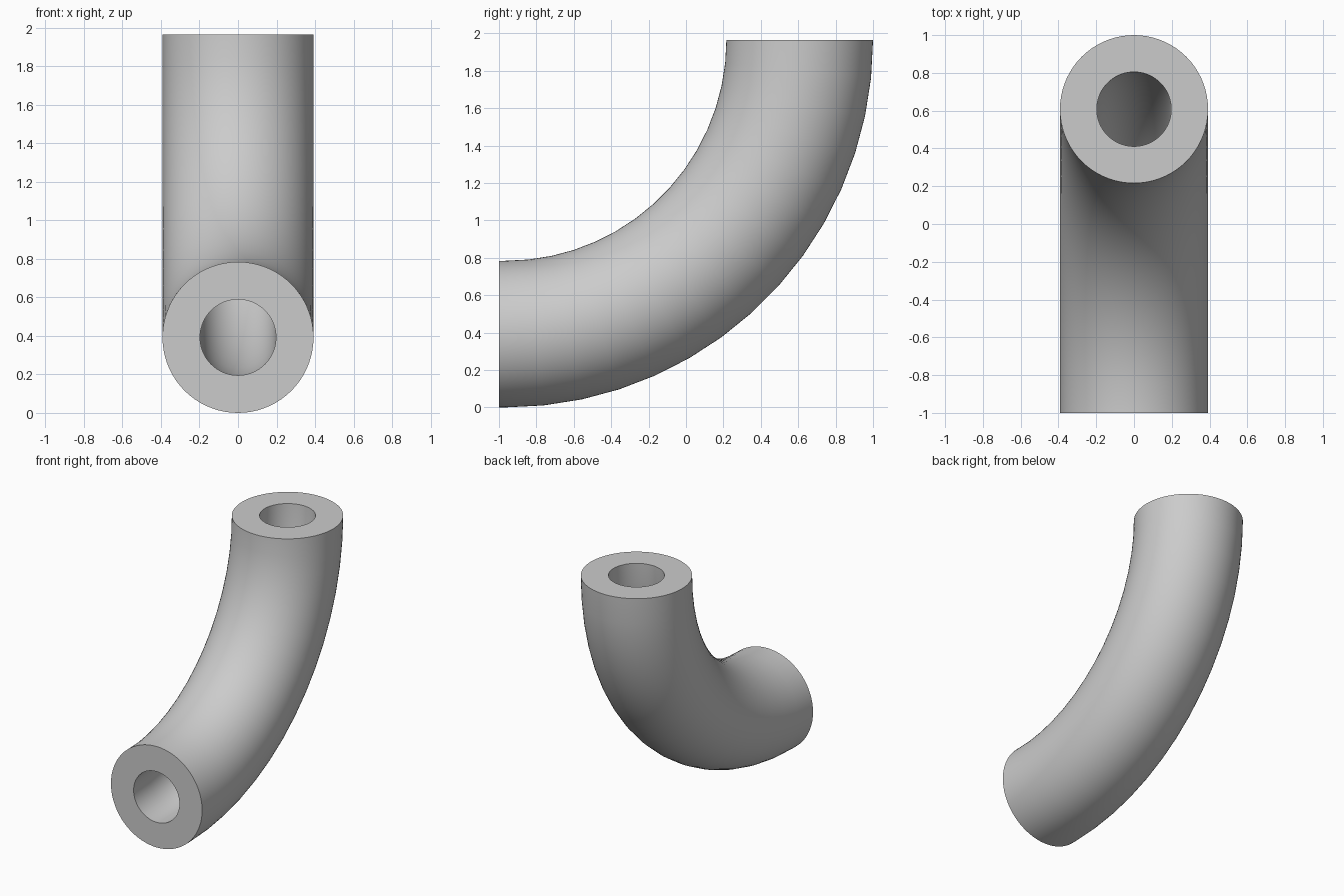
import bpy
import bmesh
from math import sin, cos, pi, radians
from mathutils import Vector

cube = bpy.data.objects.get("Cube")
if cube:
    bpy.data.objects.remove(cube, do_unlink=True)

OUTER, BORE = 0.392, 0.197     # tube radii
BEND = 1.573                   # centreline radius of the bend
STUB = 0.035                   # short straight length at the front
SIDES, STEPS = 72, 15

grey = bpy.data.materials.new("plain grey")
grey.use_nodes = True
colour = (0.6, 0.6, 0.6, 1)
grey.diffuse_color = colour
grey.node_tree.nodes["Principled BSDF"].inputs["Base Color"].default_value = colour

# Stations along the path: centre and in-plane normal
pivot = Vector((0, -1 + STUB, OUTER + BEND))
stations = [(Vector((0, -1, OUTER)), Vector((0, 0, -1)))]
for i in range(STEPS + 1):
    a = radians(90) * i / STEPS
    n = Vector((0, sin(a), -cos(a)))
    stations.append((pivot + BEND * n, n))

bm = bmesh.new()


def sweep(radius):
    """Skin a round section along the path and return its rings."""
    rings = []
    for centre, n in stations:
        ring = []
        for k in range(SIDES):
            t = 2 * pi * k / SIDES
            offset = Vector((sin(t), 0, 0)) + n * cos(t)
            ring.append(bm.verts.new(centre + radius * offset))
        rings.append(ring)
    for a, b in zip(rings, rings[1:]):
        join(a, b)
    return rings


def join(a, b):
    for k in range(SIDES):
        j = (k + 1) % SIDES
        bm.faces.new((a[k], a[j], b[j], b[k]))


# Outer wall, bore, and the flat ring at each end
outer = sweep(OUTER)
bore = sweep(BORE)
for end in (0, -1):
    join(outer[end], bore[end])
bmesh.ops.recalc_face_normals(bm, faces=bm.faces)

mesh = bpy.data.meshes.new("bent_pipe")
bm.to_mesh(mesh)
bm.free()
mesh.materials.append(grey)
pipe = bpy.data.objects.new("bent_pipe", mesh)
bpy.context.collection.objects.link(pipe)

# Smooth walls, crisp end rims
bpy.ops.object.select_all(action='DESELECT')
pipe.select_set(True)
bpy.context.view_layer.objects.active = pipe
bpy.ops.object.shade_smooth_by_angle(angle=radians(35))
